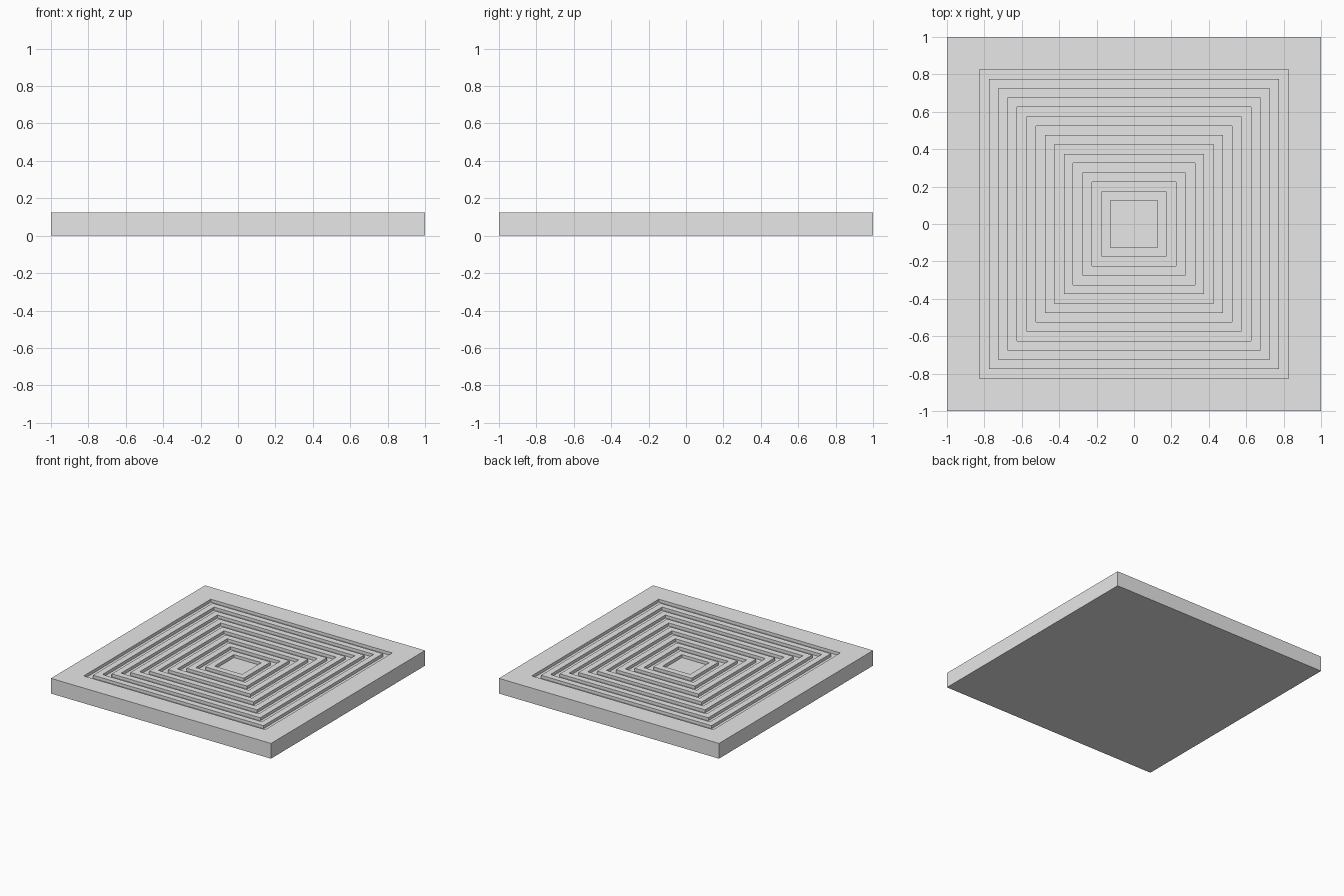
import bpy
import bmesh
from mathutils import Vector

HEIGHT = 0.125       # slab thickness
BORDER = 0.175       # flat rim width
STEP = 0.05          # width of each ridge and groove
DEPTH = 0.025        # groove depth
EDGES = 15           # vertical walls from the rim to the centre

cube = bpy.data.objects.get("Cube")
if cube:
    bpy.data.objects.remove(cube, do_unlink=True)

# Plain grey material
grey = bpy.data.materials.new("light grey")
grey.use_nodes = True
color = (0.8, 0.8, 0.8, 1)
grey.diffuse_color = color
for node in grey.node_tree.nodes:
    if node.type == "BSDF_PRINCIPLED":
        node.inputs["Base Color"].default_value = color

# Square slab standing on the ground
bm = bmesh.new()
bmesh.ops.create_cube(bm, size=1)
bmesh.ops.scale(bm, vec=(2, 2, HEIGHT), verts=bm.verts)
bmesh.ops.translate(bm, vec=(0, 0, HEIGHT / 2), verts=bm.verts)
bm.normal_update()
top = max(bm.faces, key=lambda f: f.calc_center_median().z)

# Concentric square grooves and ridges, working inwards
for i in range(EDGES):
    bmesh.ops.inset_region(bm, faces=[top], thickness=STEP if i else BORDER,
                           use_even_offset=True, use_boundary=True)
    top = bmesh.ops.extrude_discrete_faces(bm, faces=[top])["faces"][0]
    shift = DEPTH if i % 2 else -DEPTH
    bmesh.ops.translate(bm, vec=Vector((0, 0, shift)), verts=top.verts)
    bm.normal_update()

bmesh.ops.recalc_face_normals(bm, faces=bm.faces)
mesh = bpy.data.meshes.new("grooved_square_slab")
bm.to_mesh(mesh)
bm.free()
mesh.materials.append(grey)
slab = bpy.data.objects.new("grooved_square_slab", mesh)
bpy.context.collection.objects.link(slab)
